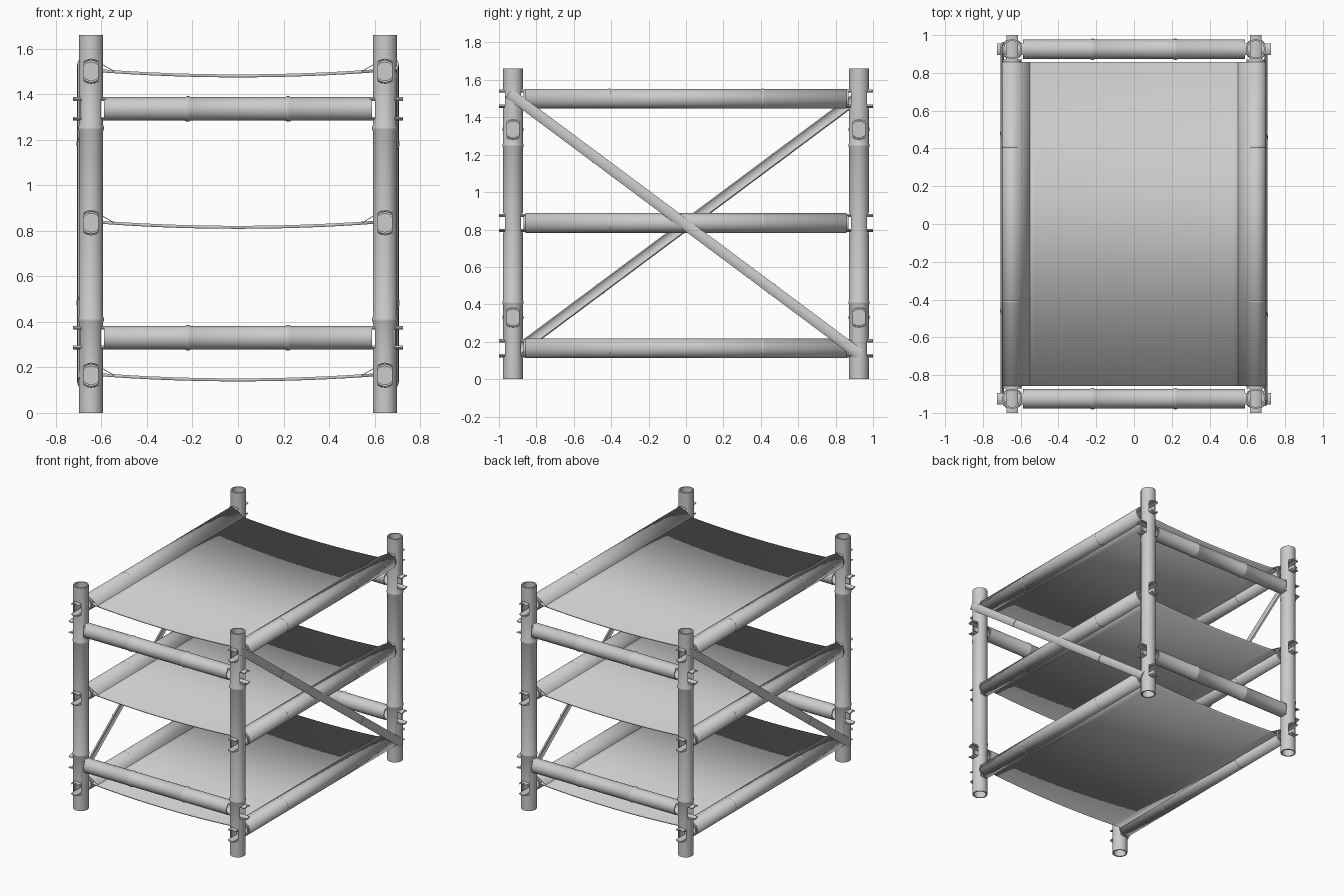
import bpy, bmesh
from math import sin, cos, pi, asin, sqrt
from mathutils import Vector, Matrix

cube = bpy.data.objects.get("Cube")
if cube:
    bpy.data.objects.remove(cube, do_unlink=True)

PX, PY = 0.645, 0.925            # post centres
HEIGHT, POST_R = 1.66, 0.053
SIDE_Z = (0.165, 0.835, 1.5)     # side rails carrying the shelves
CROSS_Z = (0.33, 1.335)          # front and back rails
X, Y, Z = Vector((1, 0, 0)), Vector((0, 1, 0)), Vector((0, 0, 1))

grey = bpy.data.materials.new("plain grey")
grey.use_nodes = True
grey.diffuse_color = (0.6, 0.6, 0.6, 1)
bsdf = next(n for n in grey.node_tree.nodes if n.type == 'BSDF_PRINCIPLED')
bsdf.inputs["Base Color"].default_value = grey.diffuse_color
bsdf.inputs["Roughness"].default_value = 0.8


def frame(origin, axis, out):
    """Matrix with local z along the axis and local x pointing out."""
    m = Matrix((out, axis.cross(out), axis)).transposed().to_4x4()
    m.translation = origin
    return m


def finish(name, bm, matrix=Matrix()):
    bmesh.ops.transform(bm, matrix=matrix, verts=bm.verts)
    bmesh.ops.recalc_face_normals(bm, faces=bm.faces)
    mesh = bpy.data.meshes.new(name)
    bm.to_mesh(mesh)
    bm.free()
    mesh.materials.append(grey)
    obj = bpy.data.objects.new(name, mesh)
    bpy.context.collection.objects.link(obj)
    return obj


def smooth(obj):
    bpy.ops.object.select_all(action='DESELECT')
    obj.select_set(True)
    bpy.context.view_layer.objects.active = obj
    bpy.ops.object.shade_smooth_by_angle(angle=0.6)


def bridge(bm, rings, closed):
    """Join consecutive rings of vertices with quads."""
    n = len(rings[0])
    for a, b in zip(rings, rings[1:] + rings[:1] if closed else rings[1:]):
        for i in range(n):
            j = (i + 1) % n
            bm.faces.new((a[i], a[j], b[j], b[i]))


def bamboo(name, start, end, radius, nodes, matrix, sides=24):
    """Hollow cane with raised rings and an inner wall at each node."""
    wall = 0.009
    profile = [(start, radius)]
    for n in nodes:
        profile += [(n - 0.012, radius), (n - 0.004, radius + 0.004),
                    (n + 0.004, radius + 0.004), (n + 0.012, radius)]
    profile += [(end, radius), (end, radius - wall), (start, radius - wall)]
    bm = bmesh.new()
    rings = [[bm.verts.new((r * cos(2 * pi * i / sides), r * sin(2 * pi * i / sides), z))
              for i in range(sides)] for z, r in profile]
    bridge(bm, rings, True)
    for n in nodes:
        bmesh.ops.create_cone(bm, cap_ends=True, segments=sides, radius1=radius - wall / 2,
                              radius2=radius - wall / 2, depth=0.006,
                              matrix=Matrix.Translation((0, 0, n)))
    return finish(name, bm, matrix)


def arc_strip(name, radius, half_width, thick, start, end, matrix, steps=6):
    """Split piece of cane: a curved slat along local z."""
    half = asin(half_width / radius)
    angles = [half * (2 * i / steps - 1) for i in range(steps + 1)]
    section = [(radius * cos(a), radius * sin(a)) for a in angles]
    section += [((radius - thick) * cos(a), (radius - thick) * sin(a)) for a in reversed(angles)]
    bm = bmesh.new()
    rings = [[bm.verts.new((x, y, z)) for x, y in section] for z in (start, end)]
    bridge(bm, rings, False)
    for ring in rings:
        bm.faces.new(ring)
    obj = finish(name, bm, matrix)
    smooth(obj)
    return obj


def sheet(name, points, half, thick):
    """Cloth following a path in x and z, extruded along y."""
    bm = bmesh.new()
    rows = [[bm.verts.new((x, y, z)) for x, z in points] for y in (-half, half)]
    for i in range(len(points) - 1):
        bm.faces.new((rows[0][i], rows[0][i + 1], rows[1][i + 1], rows[1][i]))
    obj = finish(name, bm)
    mod = obj.modifiers.new("thickness", 'SOLIDIFY')
    mod.thickness, mod.offset = thick, 0
    smooth(obj)


def add_hole(bm, centre, axis):
    """Flat-sided round slot through a post for the rail tongues."""
    r, w = 0.0535, 0.031
    a0 = asin(w / r)
    pts = [(r * cos(s + a), r * sin(s + a)) for s in (0, pi)
           for a in (-a0, -a0 / 2, 0, a0 / 2, a0)]
    m = frame(centre, axis, Z)
    rings = [[bm.verts.new(m @ Vector((x, y, z))) for x, y in pts] for z in (-0.08, 0.08)]
    bridge(bm, rings, False)
    for ring in rings:
        bm.faces.new(ring)


# Posts, each cut through by the rail slots
for sx, side in ((-1, "right"), (1, "left")):
    for sy, end in ((-1, "front"), (1, "back")):
        base = Vector((sx * PX, sy * PY, 0))
        post = bamboo(f"{end}_{side}_post", 0, HEIGHT, POST_R, (0.41, 1.25),
                      Matrix.Translation(base), 32)
        bm = bmesh.new()
        for z in SIDE_Z:
            add_hole(bm, base + Z * z, Y)
        for z in CROSS_Z:
            add_hole(bm, base + Z * z, X)
        cutter = finish("slot_cutter", bm)
        mod = post.modifiers.new("slots", 'BOOLEAN')
        mod.operation, mod.solver, mod.object = 'DIFFERENCE', 'EXACT', cutter
        mod.use_self = True
        graph = bpy.context.evaluated_depsgraph_get()
        cut = bpy.data.meshes.new_from_object(post.evaluated_get(graph))
        post.modifiers.clear()
        post.data = cut
        bpy.data.objects.remove(cutter, do_unlink=True)
        smooth(post)


def rail(name, centre, axis, half, tip, radius, node):
    """Cane rail with tongues above and below at both ends."""
    smooth(bamboo(name, -half, half, radius, (-node, node), frame(centre, axis, Z)))
    for s in (-1, 1):
        for v in (-1, 1):
            arc_strip(name + "_tongue", radius, 0.03, 0.009, half - 0.01, tip,
                      frame(centre, axis * s, Z * v))


# Front and back rails
for sy, end in ((-1, "front"), (1, "back")):
    for z in CROSS_Z:
        rail(end + "_rail", Vector((0, sy * PY, z)), X, 0.588, 0.725, 0.052, 0.22)

# Side rails, each with a cloth hem looped round it
for sx, side in ((-1, "right"), (1, "left")):
    for z in SIDE_Z:
        rail(side + "_rail", Vector((sx * PX, 0, z)), Y, 0.87, 1.0, 0.049, 0.41)
        loop = [(PX - 0.1, 0.0)]
        loop += [(PX + 0.0512 * cos(a), 0.0512 * sin(a))
                 for a in (pi * (0.68 - 1.62 * i / 24) for i in range(25))]
        sheet(side + "_hem", [(sx * x, z + h) for x, h in loop], 0.858, 0.003)

# Sagging cloth shelves
for z in SIDE_Z:
    path = []
    for i in range(17):
        x = 0.6 * (i / 8 - 1)
        path.append((x, z - 0.02 + 0.022 * (x / 0.6) ** 2))
    sheet("cloth_shelf", path, 0.858, 0.013)

# Diagonal split-cane braces on the outside of the posts
for s, side in ((-1, "right"), (1, "left")):
    top, low = Vector((0, -s * 0.947, 1.53)), Vector((0, s * 0.925, 0.135))
    axis = (low - top).normalized()
    half = (low - top).length / 2
    centre = (top + low) / 2 + X * s * (0.706 - 0.05)
    m = frame(centre, axis, X * s)
    arc_strip(side + "_brace", 0.05, 0.029, 0.01, -half, half, m)
    for n in (-0.585, 0.585):
        arc_strip(side + "_brace_node", 0.053, 0.031, 0.012, n - 0.006, n + 0.006, m)
